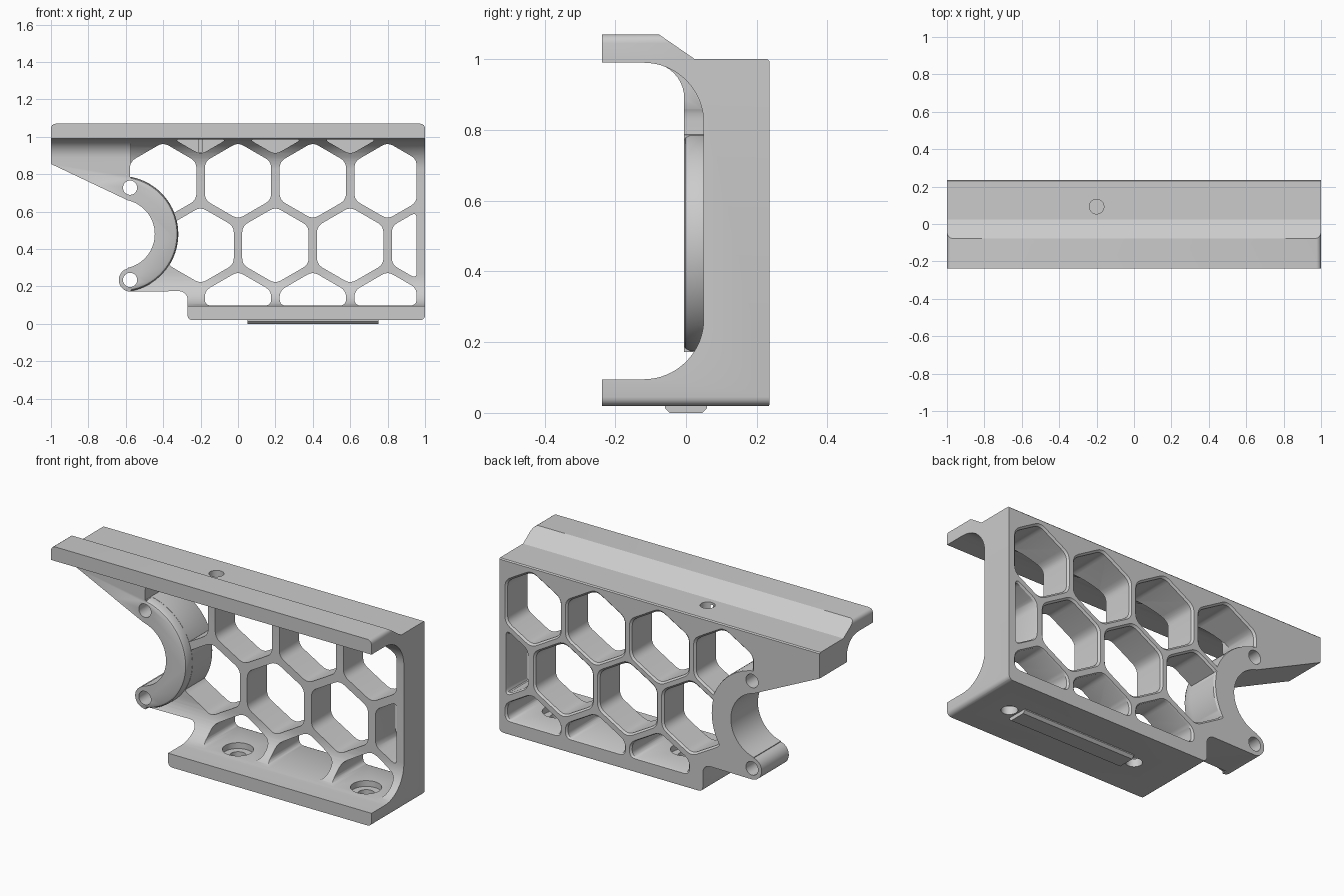
import bpy, bmesh, math
from mathutils import Vector

if "Cube" in bpy.data.objects:
    bpy.data.objects.remove(bpy.data.objects["Cube"])

grey = bpy.data.materials.new("grey")
grey.diffuse_color = (0.6, 0.6, 0.6, 1)
grey.use_nodes = True
grey.node_tree.nodes["Principled BSDF"].inputs["Base Color"].default_value = grey.diffuse_color

# Ways to place a 2D outline (u, v) swept along w
ALONG_X = lambda u, v, w: (w, u, v)
ALONG_Y = lambda u, v, w: (u, w, v)
ALONG_Z = lambda u, v, w: (u, v, w)


def arc(cx, cy, r, a0, a1, n=16):
    return [(cx + r * math.cos(math.radians(a0 + (a1 - a0) * i / n)),
             cy + r * math.sin(math.radians(a0 + (a1 - a0) * i / n))) for i in range(n + 1)]


def circle(cx, cy, r, n=40):
    return arc(cx, cy, r, 0, 360, n)[:-1]


def volume(mesh):
    bm = bmesh.new()
    bm.from_mesh(mesh)
    bm.normal_update()
    v = bm.calc_volume(signed=True) if bm.faces else 0.0
    bm.free()
    return v


def prism(name, pts, stations, place):
    """Sweep an outline through (distance, scale) stations, normals outward."""
    cu = (min(p[0] for p in pts) + max(p[0] for p in pts)) / 2
    cv = (min(p[1] for p in pts) + max(p[1] for p in pts)) / 2
    n, k = len(pts), len(stations)
    verts = [place(cu + (u - cu) * s, cv + (v - cv) * s, w) for w, s in stations for u, v in pts]
    faces = [(r * n + i, r * n + (i + 1) % n, (r + 1) * n + (i + 1) % n, (r + 1) * n + i)
             for r in range(k - 1) for i in range(n)]
    faces += [tuple(reversed(range(n))), tuple(range((k - 1) * n, k * n))]
    me = bpy.data.meshes.new(name)
    me.from_pydata(verts, [], faces)
    me.update()
    if volume(me) < 0:
        me.flip_normals()
    me.materials.append(grey)
    ob = bpy.data.objects.new(name, me)
    bpy.context.collection.objects.link(ob)
    return ob


def combine(target, other, op):
    """Boolean with the first solver that gives a sensible volume."""
    old = volume(target.data)
    mod = target.modifiers.new(op, 'BOOLEAN')
    mod.operation, mod.object = op, other
    result = None
    for solver in ('MANIFOLD', 'EXACT', 'FLOAT'):
        mod.solver = solver
        bpy.context.view_layer.update()
        deps = bpy.context.evaluated_depsgraph_get()
        mesh = bpy.data.meshes.new_from_object(target.evaluated_get(deps))
        new = volume(mesh)
        if (op == 'UNION' and old < new < 3 * old) or (op != 'UNION' and 0.3 * old < new < old - 1e-7):
            result = mesh
            break
    target.modifiers.remove(mod)
    if result:
        target.data = result
    bpy.data.objects.remove(other)


def clip(pts, axis, limit, sign):
    """Keep the side of a polygon where sign * (coordinate - limit) >= 0."""
    out = []
    for i, p in enumerate(pts):
        q = pts[(i + 1) % len(pts)]
        dp, dq = sign * (p[axis] - limit), sign * (q[axis] - limit)
        if dp >= 0:
            out.append(p)
        if dp * dq < 0:
            t = dp / (dp - dq)
            out.append((p[0] + (q[0] - p[0]) * t, p[1] + (q[1] - p[1]) * t))
    return out


def round_corners(pts, size=0.035, n=5):
    out = []
    for i in range(len(pts)):
        a, p, b = (Vector(pts[(i + k) % len(pts)]) for k in (-1, 0, 1))
        s = p + (a - p).normalized() * min(size, (a - p).length * 0.45)
        e = p + (b - p).normalized() * min(size, (b - p).length * 0.45)
        for k in range(n + 1):
            t = k / n
            out.append(tuple(s * (1 - t) ** 2 + p * 2 * t * (1 - t) + e * t * t))
    return out


RING, OUTER, INNER = Vector((-0.63, 0.48)), 0.31, 0.185


def avoid_ring(pts):
    """Push an outline out of the curved boss."""
    if all((Vector(p) - RING).length > OUTER for p in pts):
        return pts
    out = []
    for i, p in enumerate(pts):
        p, q = Vector(p), Vector(pts[(i + 1) % len(pts)])
        n = max(1, int((q - p).length / 0.012))
        for k in range(n):
            d = p.lerp(q, k / n) - RING
            out.append(tuple(RING + d * max(1, (OUTER + 0.001) / d.length)))
    return out


def cell(cx, cz):
    r = 0.1775 / math.cos(math.radians(30))
    pts = [(cx + r * math.sin(math.radians(60 * i)), cz + r * math.cos(math.radians(60 * i)))
           for i in range(6)]
    for axis, limit, sign in ((0, 0.955, -1), (1, 0.098, 1), (1, 0.987, -1)):
        pts = clip(pts, axis, limit, sign)
    return avoid_ring(round_corners(pts))


# Channel section swept along the length
section = ([(-0.238, -0.02), (0.229, -0.02), (0.236, 0.027), (0.236, 0.994), (0.23, 1.0), (0.025, 1.0),
            (-0.12, 1.10), (-0.238, 1.10), (-0.238, 0.99)]
           + arc(-0.12, 0.82, 0.17, 90, 0) + arc(-0.12, 0.265, 0.17, 0, -90) + [(-0.238, 0.095)])
frame = prism("bracket_frame", section, [(-1.1, 1), (1.1, 1)], ALONG_X)

# Thicker arm and curved boss
arm = [(-0.005, 0.13), (0.12, 0.13), (0.12, 0.995), (-0.105, 0.995)] + arc(-0.105, 0.89, 0.10, 90, 0, 10)
combine(frame, prism("arm", arm, [(-1.08, 1), (-0.572, 1)], ALONG_X), 'UNION')
combine(frame, prism("boss", circle(RING.x, RING.y, OUTER, 96),
                     [(-0.006, 0.95), (-0.001, 0.98), (0.012, 1), (0.13, 1)], ALONG_Y), 'UNION')

# Side outline with the curved mount cut-out
outline = (arc(-0.975, 1.045, 0.025, 180, 90, 4) + arc(0.975, 1.045, 0.025, 90, 0, 4)
           + arc(0.975, 0.045, 0.025, 0, -90, 4) + arc(-0.245, 0.045, 0.025, -90, -180, 4)
           + arc(-0.315, 0.13, 0.045, 0, 90, 8)
           + arc(-0.575, 0.235, 0.0625, 270, 102.6, 20)
           + arc(RING.x, RING.y, INNER, -77, 77, 40) + [(-1.0, 0.855)])
combine(frame, prism("outline", outline, [(-0.5, 1), (0.5, 1)], ALONG_Y), 'INTERSECT')

# Honeycomb openings with chamfered back rims
through = [(-0.2, 1), (0.226, 1), (0.246, 1.11)]
pocket = [(-0.2, 1), (0.055, 1)]
rows = [(0.075, (0, 0.4, 0.8), through), (0.42, (-0.2, 0.2, 0.6, 1.0), through),
        (0.765, (-0.4, 0, 0.4, 0.8), through), (1.11, (-0.2, 0.2, 0.6), pocket)]
for z, xs, stations in rows:
    for x in xs:
        combine(frame, prism("cell", cell(x, z), stations, ALONG_Y), 'DIFFERENCE')

# Pin holes in the boss ends
for z in (0.235, 0.728):
    combine(frame, prism("pin_hole", circle(-0.577, z, 0.038), [(-0.4, 1), (0.4, 1)], ALONG_Y), 'DIFFERENCE')

# Counterbored floor holes and the top hole
for x in (0, 0.8):
    combine(frame, prism("counterbore", circle(x, 0, 0.08), [(0.065, 1), (0.21, 1)], ALONG_Z), 'DIFFERENCE')
    combine(frame, prism("floor_hole", circle(x, 0, 0.042), [(-0.1, 1), (0.1, 1)], ALONG_Z), 'DIFFERENCE')
combine(frame, prism("top_hole", circle(-0.2, 0.093, 0.039), [(0.92, 1), (1.2, 1)], ALONG_Z), 'DIFFERENCE')

# Locating key under the floor
key = [(-0.06, 0.03), (-0.06, 0.014), (-0.046, 0), (0.046, 0), (0.06, 0.014), (0.06, 0.03)]
prism("locating_key", key, [(0.05, 1), (0.75, 1)], ALONG_X)

# Smooth curved faces, keep edges crisp
for ob in bpy.context.scene.objects:
    ob.select_set(True)
    bpy.context.view_layer.objects.active = ob
bpy.ops.object.shade_smooth_by_angle(angle=math.radians(30))
